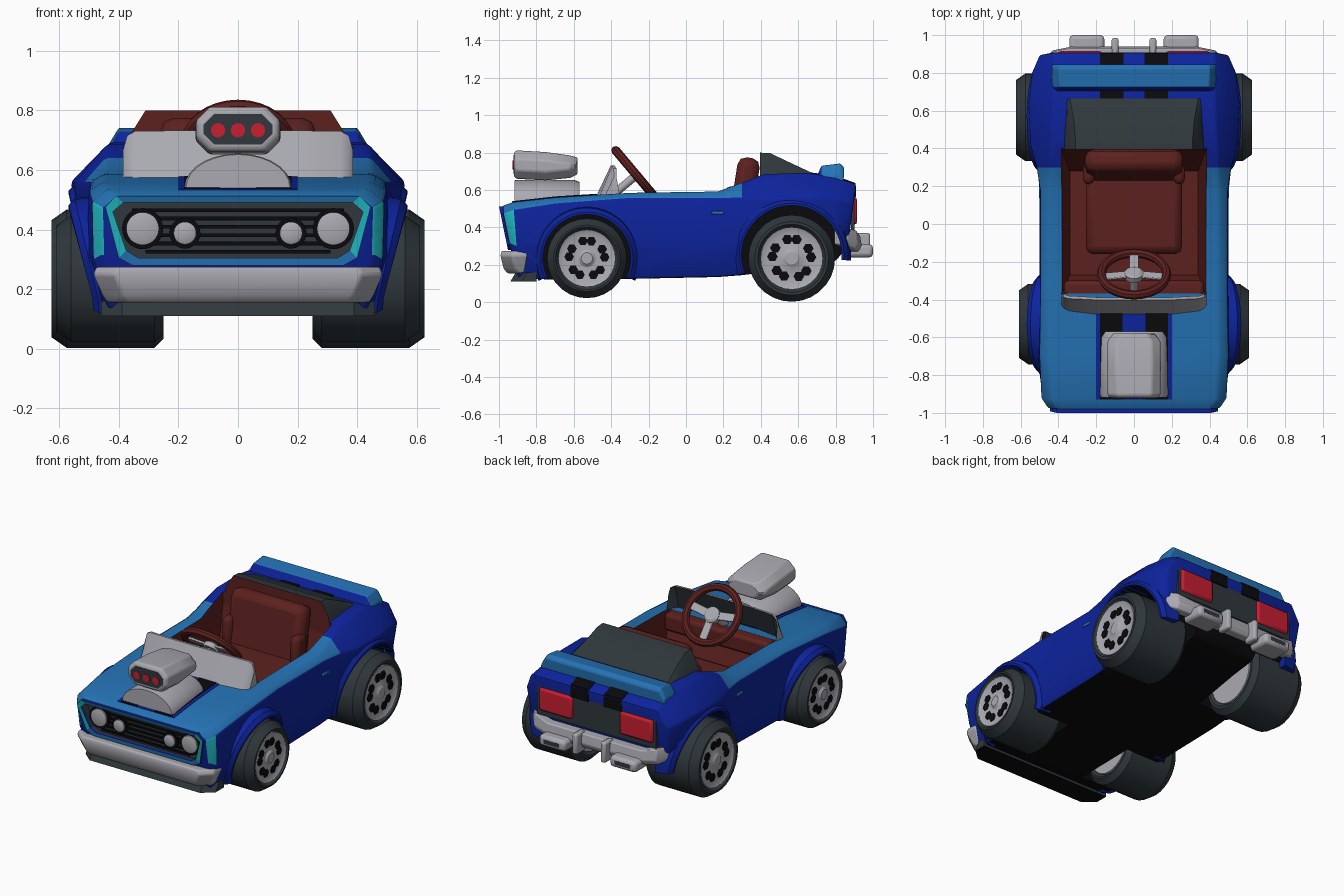
import bpy, bmesh, math
from mathutils import Vector, Matrix

if "Cube" in bpy.data.objects:
    bpy.data.objects.remove(bpy.data.objects["Cube"])

COLORS = {
    "deep blue": (0.004, 0.017, 0.34), "mid blue": (0.018, 0.17, 0.46),
    "cyan": (0.017, 0.54, 0.60), "black": (0.003, 0.003, 0.004),
    "charcoal": (0.029, 0.039, 0.045), "light grey": (0.40, 0.40, 0.44),
    "maroon": (0.108, 0.015, 0.013), "red": (0.58, 0.013, 0.03)}
MATS, NAMES = [], list(COLORS)
for n, c in COLORS.items():
    m = bpy.data.materials.new(n)
    m.diffuse_color = (*c, 1)
    m.use_nodes = True
    m.node_tree.nodes["Principled BSDF"].inputs["Base Color"].default_value = m.diffuse_color
    MATS.append(m)


def finish(name, bm, mat, paint=None, bevel=0):
    """Turn a bmesh into an object; paint(center, normal) picks a colour name per face."""
    bmesh.ops.recalc_face_normals(bm, faces=bm.faces)
    me = bpy.data.meshes.new(name)
    bm.to_mesh(me)
    bm.free()
    ob = bpy.data.objects.new(name, me)
    bpy.context.collection.objects.link(ob)
    if paint:
        for m in MATS:
            me.materials.append(m)
        for p in me.polygons:
            p.material_index = NAMES.index(paint(p.center, p.normal))
    else:
        me.materials.append(MATS[NAMES.index(mat)])
    if bevel:
        b = ob.modifiers.new("bevel", 'BEVEL')
        b.width, b.segments, b.limit_method = bevel, 2, 'ANGLE'
    return ob


def loft(name, rings, mat="black", cyclic=False, paint=None, bevel=0):
    bm = bmesh.new()
    vs = [[bm.verts.new(p) for p in r] for r in rings]
    k = len(vs[0])
    for i in range(len(vs) if cyclic else len(vs) - 1):
        a, b = vs[i], vs[(i + 1) % len(vs)]
        for j in range(k):
            bm.faces.new((a[j], a[(j + 1) % k], b[(j + 1) % k], b[j]))
    if not cyclic:
        bm.faces.new(vs[0])
        bm.faces.new(vs[-1])
    return finish(name, bm, mat, paint, bevel)


def box(name, c, size, mat, bevel=0, rot=None):
    bm = bmesh.new()
    bmesh.ops.create_cube(bm, size=1)
    M = Matrix.Translation(c) @ (rot or Matrix()) @ Matrix.Diagonal((*size, 1))
    bmesh.ops.transform(bm, matrix=M, verts=bm.verts)
    return finish(name, bm, mat, None, bevel)


def turned(name, c, axis, prof, mat, n=28, paint=None):
    """Solid of revolution: prof is (distance along axis, radius)."""
    R = Vector(axis).to_track_quat('Z', 'Y').to_matrix()
    return loft(name, [[Vector(c) + R @ Vector((r * math.cos(t), r * math.sin(t), d))
                for t in (2 * math.pi * i / n for i in range(n))] for d, r in prof], mat, paint=paint)


def sym(half):
    return half + [(-x, z) for x, z in reversed(half)]


def octagon(w, z0, z1, c):
    return sym([(w - c, z1), (w, z1 - c), (w, z0 + c), (w - c, z0)])


# body shell: y, lean, zb, wb, wm, zm, ws, zs, wt, zt
ST = [(-.985, .05, .27, .41, .45, .32, .455, .475, .40, .515),
      (-.925, .03, .13, .43, .485, .30, .49, .495, .44, .535),
      (-.70, 0, .12, .46, .51, .32, .50, .53, .45, .56),
      (-.30, 0, .125, .46, .50, .30, .495, .56, .45, .585),
      (.17, 0, .135, .46, .50, .30, .495, .56, .45, .592),
      (.30, 0, .145, .46, .51, .32, .515, .56, .445, .64),
      (.42, 0, .16, .46, .53, .38, .55, .555, .44, .685),
      (.64, 0, .20, .46, .54, .40, .56, .56, .43, .692),
      (.80, 0, .22, .46, .525, .38, .54, .555, .43, .67),
      (.91, -.045, .30, .43, .485, .38, .50, .53, .43, .63)]


def body_ring(s):
    y, ln, zb, wb, wm, zm, ws, zs, wt, zt = s
    return [(x, y + ln * (zt - z) / (zt - zb), z)
            for x, z in sym([(wb, zb), (wm, zm), (ws, zs), (wt, zt)])]


def body_paint(c, n):
    if n.z < -.5:
        return "black"
    if c.y < -.93 and abs(n.x) > .5 and n.z < .3:
        return "cyan"
    return "mid blue" if n.z > .35 and c.y < .28 else "deep blue"


body = loft("body", [body_ring(s) for s in ST], paint=body_paint, bevel=.012)

# cutters: cockpit tub, grille recess, wheel wells
WHEELS = [("front", -.53, .235, .213, .235, .61), ("rear", .565, .235, .232, .268, .625)]
tub = [(.28, .34, -.27, .28), (.62, .385, -.38, .40), (1.0, .385, -.38, .40)]
cutters = [loft("tub_cutter", [[(-w, a, z), (w, a, z), (w, b, z), (-w, b, z)] for z, w, a, b in tub],
                paint=lambda c, n: "maroon")]
GR = sym([(.385, .49), (.42, .46), (.375, .33), (.335, .305)])
FR = sym([(.41, .513), (.445, .475), (.40, .305), (.355, .28)])
cutters.append(loft("grille_cutter", [[(x, y, z) for x, z in GR] for y in (-1.1, -.92)],
                    paint=lambda c, n: "charcoal"))
for nm, y, z, r, well, xo in WHEELS:
    for s in (-1, 1):
        cutters.append(turned(nm + "_well_cutter", (s * .22, y, z + (.015 if nm == "rear" else 0)), (s, 0, 0),
                              [(0, well), (.6, well)], "black", 40, lambda c, n: "black"))
for c in cutters:
    c.hide_render = True
    b = body.modifiers.new("cut", 'BOOLEAN')
    b.operation, b.object, b.solver = 'DIFFERENCE', c, 'EXACT'
me = bpy.data.meshes.new_from_object(body.evaluated_get(bpy.context.evaluated_depsgraph_get()))
body.modifiers.clear()
body.data = me
for c in cutters:
    bpy.data.objects.remove(c)

# wheels and flared arches
for nm, y, z, r, well, xo in WHEELS:
    hub = r * .72
    for s in (-1, 1):
        tag = nm + ("_left" if s < 0 else "_right")
        turned(tag + "_tyre", (0, y, z), (s, 0, 0), [(.27, hub), (.25, hub + .02), (.25, r - .03), (.28, r),
               (xo - .05, r), (xo, r - .035), (xo, hub + .015), (xo - .02, hub)], "charcoal")
        turned(tag + "_hub", (0, y, z), (s, 0, 0),
               [(.255, hub), (xo - .008, hub), (xo - .02, hub * .85), (xo - .015, hub * .3), (xo - .004, hub * .2)],
               "light grey")
        for i in range(5):
            a = 2 * math.pi * i / 5 + .3
            for d in (.24, -.24):
                turned(tag + "_hub_hole", (s * (xo - .02), y + hub * .62 * math.cos(a + d),
                       z + hub * .62 * math.sin(a + d)), (s, 0, 0), [(0, hub * .17), (.007, hub * .17)], "black", 6)
        rings = []
        a0, a1 = (-25, 205) if nm == "front" else (-5, 200)
        cz = z + (.015 if nm == "rear" else 0)
        for i in range(25):
            a = math.radians(a0 + (a1 - a0) * i / 24)
            xm = .505 + .063 * max(-.3, math.sin(a))
            rings.append([(s * x, y + q * math.cos(a), cz + q * math.sin(a)) for x, q in
                          ((.40, well + .05), (xm - .02, well + .035), (xm, well + .012), (xm, well), (.40, well))])
        loft(tag + "_arch", rings, "deep blue")


# nose: frame, slats, headlights, bumper, chin
def nose(z, off):
    return -.985 + .05 * (.515 - z) / .245 + off


loft("grille_frame", [[(x, nose(z, o), z) for x, z in p] for p, o in
     ((FR, .02), (FR, -.015), (GR, -.012), (GR, .03))], cyclic=True,
     paint=lambda c, n: "cyan" if abs(c.x) > .405 and n.y < -.5 else ("mid blue" if n.y < -.5 else "deep blue"))
for i in range(6):
    box("grille_slat", (0, -.925, .325 + .028 * i), (.62 + .018 * i, .015, .012), "black")
for s in (-1, 1):
    for x, z, r in ((.32, .403, .055), (.178, .388, .038)):
        turned("headlight_ring", (s * x, -.915, z), (0, -1, 0), [(0, r + .014), (.025, r + .014)], "black")
        turned("headlight", (s * x, -.915, z), (0, -1, 0), [(0, r), (.035, r), (.041, r * .7)], "light grey")


def slab(name, levels, mat, bevel, paint=None):
    # plan outline with chamfered front corners at each level: z, half width, front y, back y
    loft(name, [[(-w, b, z), (-w, f + .06, z), (-w + .07, f, z), (w - .07, f, z), (w, f + .06, z), (w, b, z)]
                for z, w, f, b in levels], mat, bevel=bevel, paint=paint)


slab("front_bumper", [(.155, .44, -.955, -.86), (.18, .455, -.975, -.86), (.25, .485, -.992, -.85),
                      (.275, .475, -.985, -.85)], "light grey", .008)
slab("chin", [(.11, .46, -.94, -.80), (.16, .46, -.91, -.80)], None, 0,
     lambda c, n: "black" if n.z < -.5 else "charcoal")


# hood and deck stripes following the top of the body
def top_z(y):
    for a, b in zip(ST, ST[1:]):
        if a[0] <= y <= b[0]:
            return a[9] + (b[9] - a[9]) * (y - a[0]) / (b[0] - a[0])


def strip(name, x0, x1, y0, y1, off, mat):
    ys = [y0] + [s[0] for s in ST if y0 < s[0] < y1] + [y1]
    loft(name, [[(x0, y, top_z(y) - .002), (x1, y, top_z(y) - .002), (x1, y, top_z(y) + off),
                 (x0, y, top_z(y) + off)] for y in ys], mat)


strip("hood_panel", -.20, .20, -.93, -.44, .003, "deep blue")
for s in (-1, 1):
    strip("hood_stripe", s * .06, s * .18, -.93, -.44, .006, "black")
    strip("deck_stripe", s * .055, s * .18, .64, .905, .006, "black")
    box("tail_stripe", (s * .1175, .904, .592), (.125, .009, .066), "black")
    box("door_handle", (s * .498, .17, .478), (.012, .065, .018), "mid blue", .004)

# engine scoop
dome = [(.18 * math.cos(math.pi * i / 14), .54 + .115 * math.sin(math.pi * i / 14)) for i in range(15)]
loft("scoop_base", [[(x * k, y, .54 + (z - .54) * k) for x, z in dome] for y, k in
     ((-.918, .97), (-.905, 1), (-.60, 1), (-.57, .9))], "light grey")
loft("scoop", [[(x, y, z) for x, z in octagon(w, a, b, .045)] for y, w, a, b in
     ((-.92, .128, .672, .80), (-.905, .14, .66, .812), (-.75, .142, .652, .803), (-.62, .14, .665, .785),
      (-.58, .11, .685, .775))], "light grey", bevel=.008)
loft("scoop_mouth", [[(x, y, z) for x, z in octagon(.115, .685, .787, .035)] for y in (-.916, -.9225)], "charcoal")
for x in (-.067, 0, .067):
    turned("scoop_light", (x, -.92, .733), (0, -1, 0), [(0, .024), (.007, .024)], "red", 16)

# windshield, steering wheel, dash
WS = [(.385, [(-.43, .575), (-.385, .67), (-.372, .67), (-.355, .575)]),
      (.372, [(-.445, .575), (-.387, .715), (-.372, .715), (-.38, .575)]),
      (.345, [(-.46, .575), (-.395, .73), (-.38, .73), (-.42, .575)]),
      (.20, [(-.478, .572), (-.402, .732), (-.388, .732), (-.445, .572)])]
WS = WS + [(-x, p) for x, p in reversed(WS)]
loft("windshield", [[(x, y, z) for y, z in p] for x, p in WS],
     paint=lambda c, n: "charcoal" if n.y > .3 and n.z < .8 else "light grey")
box("dashboard", (0, -.345, .525), (.74, .09, .11), "maroon", .02)
W = Matrix.Translation((0, -.265, .68)) @ Matrix.Rotation(math.radians(-50), 4, 'X')
rim = [[W @ Vector(((.172 + .024 * math.cos(b)) * math.cos(a), (.172 + .024 * math.cos(b)) * math.sin(a),
        .024 * math.sin(b))) for b in (math.pi * j / 4 for j in range(8))]
       for a in (2 * math.pi * i / 32 for i in range(32))]
loft("steering_rim", rim, "maroon", cyclic=True)
axis = W.to_3x3() @ Vector((0, 0, 1))
turned("steering_hub", W.translation, axis, [(-.02, .05), (.01, .05), (.02, .035)], "light grey", 16)
turned("steering_column", W.translation, -axis, [(0, .022), (.17, .022)], "light grey", 12)
for a in (-8, 90, 188):
    R = Matrix.Rotation(math.radians(a), 4, 'Z')
    box("steering_spoke", W @ R @ Vector((.10, 0, 0)), (.12, .05, .014), "light grey", .004, W.to_3x3().to_4x4() @ R)

# seat
box("seat_cushion", (0, .07, .38), (.51, .46, .16), "maroon", .04)
box("seat_back", (0, .31, .575), (.52, .12, .40), "maroon", .045, Matrix.Rotation(math.radians(-9), 4, 'X'))
for s in (-1, 1):
    box("seat_bolster", (s * .24, .265, .50), (.06, .11, .24), "maroon", .028)

# folded roof cover behind the seat
loft("roof_cover", [[(x, y, z) for x, z in sym(h)] for y, h in
     ((.395, [(.385, .60), (.36, .72), (.31, .80)]), (.45, [(.385, .60), (.36, .72), (.31, .797)]),
      (.56, [(.375, .62), (.355, .71), (.32, .745)]), (.665, [(.36, .64), (.355, .685), (.34, .696)]))],
     paint=lambda c, n: "maroon" if n.y < -.7 else "charcoal")

# spoiler
sp = [(.435, .665, .685), (.40, .73, .742), (-.40, .73, .742), (-.435, .665, .685)]
loft("spoiler", [[(x, .69, .655), (x, .725, a), (x, .825, b), (x, .845, b - .02), (x, .84, .64)] for x, a, b in sp],
     paint=lambda c, n: "deep blue" if n.y < -.5 else "mid blue", bevel=.006)

# tail: panel, lights, bumper, guards, exhausts
box("tail_panel", (0, .892, .475), (.84, .018, .18), "charcoal")
RB = [(.478, .79, .865, .31, .40), (.43, .85, .92, .285, .385), (.33, .87, .94, .27, .36)]
RB = RB + [(-r[0], *r[1:]) for r in reversed(RB)]
loft("rear_bumper", [[(x, a, z0), (x, b - .015, z0), (x, b, z0 + .03), (x, b - .01, z1), (x, a, z1)]
                     for x, a, b, z0, z1 in RB], "light grey", bevel=.006)
for s in (-1, 1):
    box("tail_light", (s * .285, .896, .488), (.235, .038, .145), "red", .015)
    box("bumper_guard", (s * .10, .94, .305), (.036, .09, .13), "light grey", .012)
    box("exhaust", (s * .25, .925, .275), (.185, .15, .07), "light grey", .02)
    box("exhaust_hole", (s * .25, .997, .275), (.11, .007, .026), "charcoal")

# smooth shading with sharp edges kept
for ob in bpy.data.objects:
    ob.select_set(ob.type == 'MESH')
bpy.context.view_layer.objects.active = body
bpy.ops.object.shade_smooth_by_angle(angle=math.radians(32))
